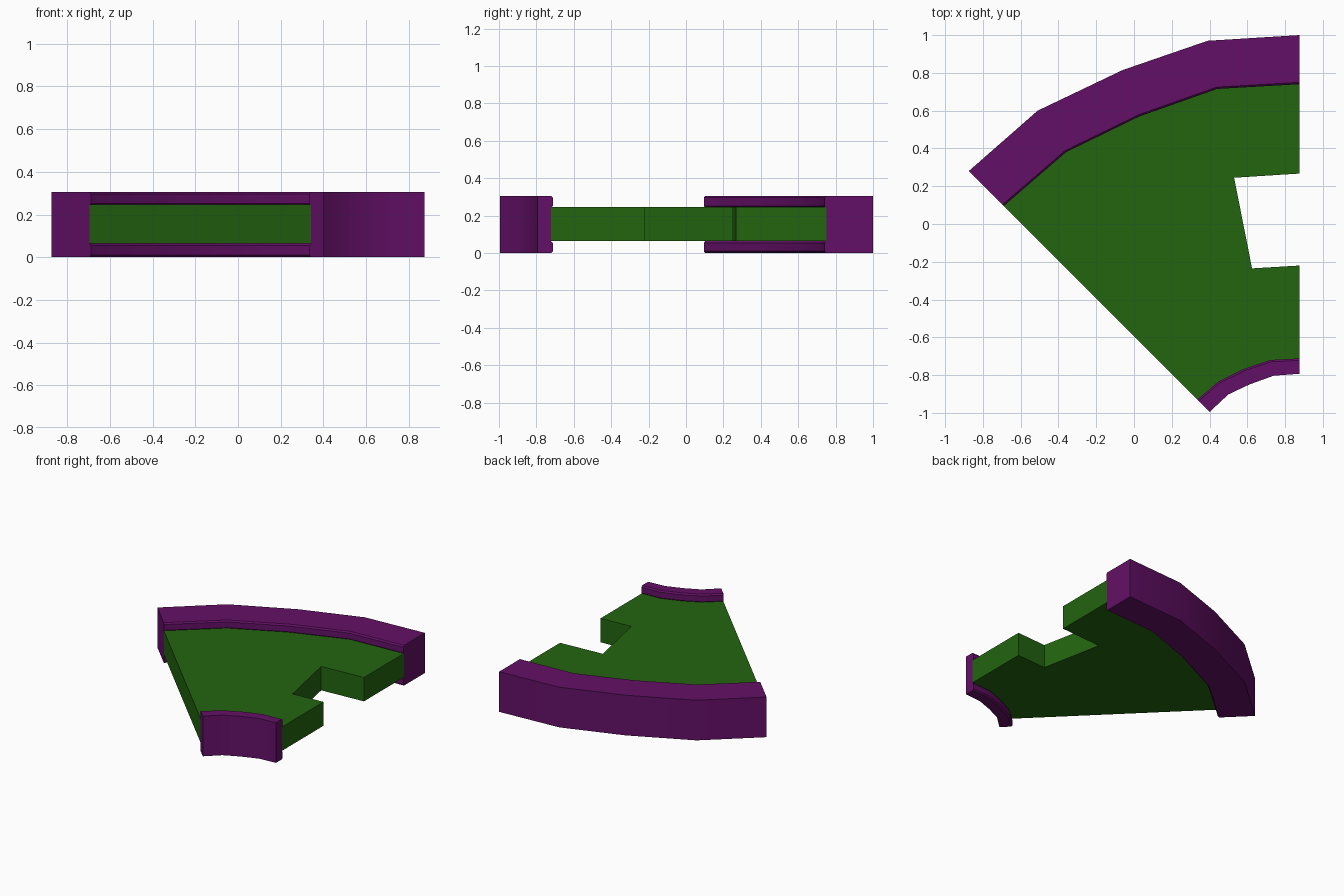
import bpy, bmesh, math
from mathutils import Vector

cube = bpy.data.objects.get("Cube")
if cube:
    bpy.data.objects.remove(cube, do_unlink=True)

HEIGHT = 0.306
LOW, HIGH = 0.064, 0.246     # bottom and top of the panel
CH = 0.01                    # chamfer on the rim lips


def material(name, rgb):
    mat = bpy.data.materials.new(name)
    mat.use_nodes = True
    mat.diffuse_color = (*rgb, 1)
    mat.node_tree.nodes["Principled BSDF"].inputs["Base Color"].default_value = (*rgb, 1)
    return mat


purple = material("purple", (0.125, 0.005, 0.133))
green = material("green", (0.017, 0.130, 0.005))


def finish(bm, name, mat):
    bmesh.ops.recalc_face_normals(bm, faces=bm.faces)
    mesh = bpy.data.meshes.new(name)
    bm.to_mesh(mesh)
    bm.free()
    mesh.materials.append(mat)
    obj = bpy.data.objects.new(name, mesh)
    bpy.context.collection.objects.link(obj)
    bpy.ops.object.select_all(action='DESELECT')
    obj.select_set(True)
    bpy.context.view_layer.objects.active = obj
    bpy.ops.object.shade_smooth_by_angle(angle=math.radians(30))
    return obj


def rim(name, inside, outside):
    """Sweep a grooved section between the panel side and the free side."""
    lower = [(CH, 0), (0, CH), (0, LOW - CH), (CH, LOW)]
    upper = [(d, HEIGHT - z) for d, z in reversed(lower)]
    bm = bmesh.new()
    rings = []
    for a, b in zip(inside, outside):
        a, b = Vector(a), Vector(b)
        step = (b - a).normalized()
        ring = [(*(a + step * d), z) for d, z in lower + upper]
        ring += [(*b, HEIGHT), (*b, 0)]
        rings.append([bm.verts.new(p) for p in ring])
    for r, s in zip(rings, rings[1:]):
        for i in range(len(r)):
            j = (i + 1) % len(r)
            bm.faces.new((r[i], r[j], s[j], s[i]))
    bm.faces.new(rings[0])
    bm.faces.new(rings[-1])
    return finish(bm, name, purple)


# Plan outlines, from the slanted end to the straight end
outer_in = [(-0.69, 0.095), (-0.36, 0.38), (0.03, 0.57), (0.44, 0.715), (0.875, 0.74)]
outer_out = [(-0.875, 0.28), (-0.51, 0.6), (-0.06, 0.815), (0.39, 0.97), (0.875, 1.0)]
inner_in = [(0.335, -0.93), (0.445, -0.835), (0.58, -0.768), (0.72, -0.72), (0.875, -0.712)]
inner_out = [(0.4, -0.995), (0.5, -0.902), (0.61, -0.85), (0.74, -0.803), (0.875, -0.793)]

rim("outer_rim", outer_in, outer_out)
rim("inner_rim", inner_in, inner_out)


def seated(inside, outside):
    """Panel edge, set into the groove of a rim."""
    return [Vector(a) + (Vector(b) - Vector(a)).normalized() * CH
            for a, b in zip(inside, outside)]


# Panel with a notch in its straight side
notch = [(0.875, 0.267), (0.53, 0.245), (0.625, -0.235), (0.875, -0.22)]
outline = seated(outer_in, outer_out) + notch + seated(inner_in, inner_out)[::-1]
bm = bmesh.new()
base = bm.faces.new([bm.verts.new((p[0], p[1], LOW)) for p in outline])
top = bmesh.ops.extrude_face_region(bm, geom=[base], use_keep_orig=True)
bmesh.ops.translate(bm, vec=(0, 0, HIGH - LOW),
                    verts=[v for v in top["geom"] if isinstance(v, bmesh.types.BMVert)])
finish(bm, "panel", green)
